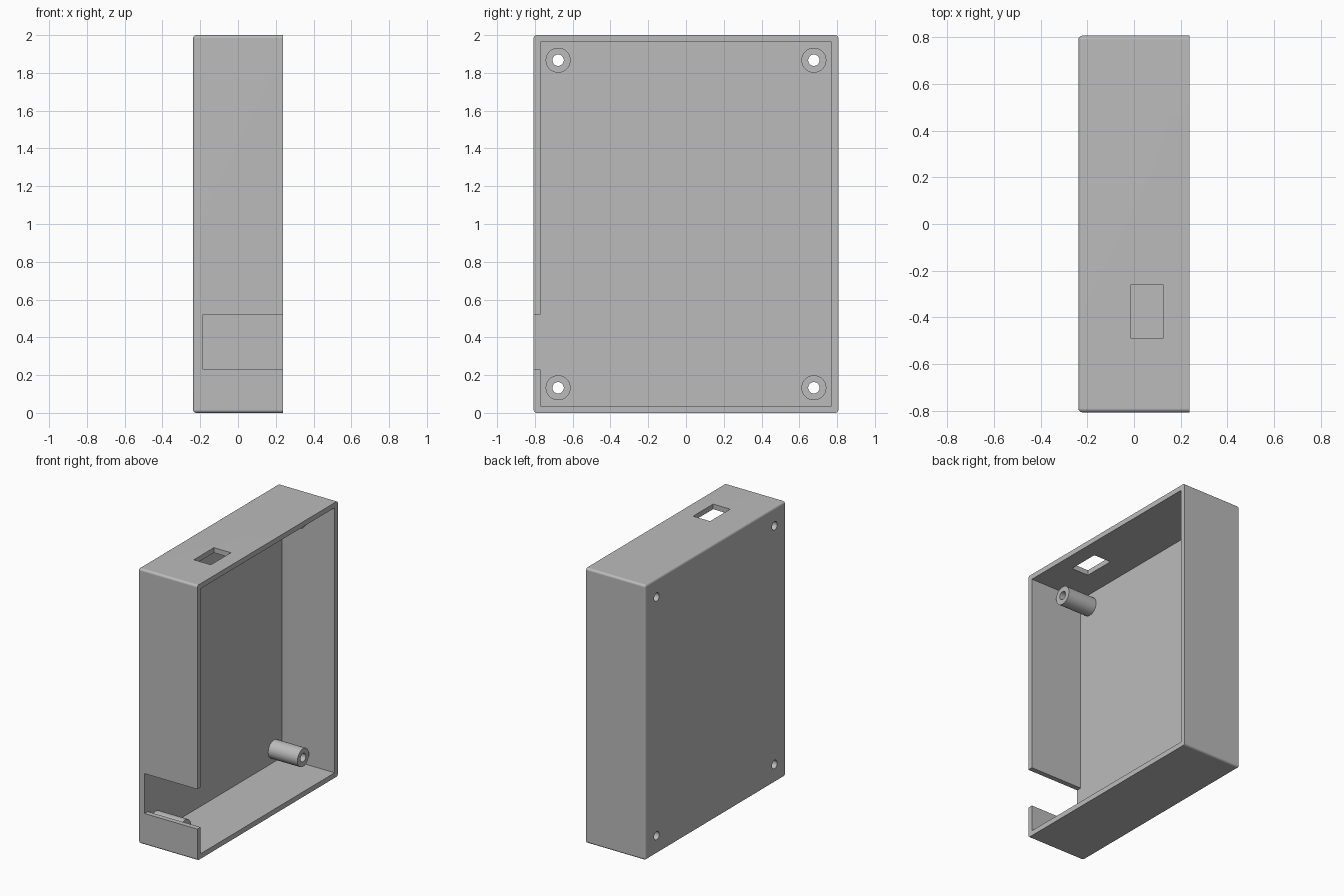
import bpy
import bmesh
import math
from mathutils import Matrix

cube = bpy.data.objects.get("Cube")
if cube:
    bpy.data.objects.remove(cube, do_unlink=True)

grey = bpy.data.materials.new("matte grey")
grey.use_nodes = True
grey.diffuse_color = (0.5, 0.5, 0.5, 1)
grey.node_tree.nodes["Principled BSDF"].inputs["Base Color"].default_value = (0.5, 0.5, 0.5, 1)

HX, HY, TOP = 0.238, 0.807, 2.0    # half depth, half width, height
WALL = 0.037
FLOOR = -0.185                     # inner face of the closed side


def add_object(name, bm):
    mesh = bpy.data.meshes.new(name)
    bm.to_mesh(mesh)
    bm.free()
    mesh.materials.append(grey)
    obj = bpy.data.objects.new(name, mesh)
    bpy.context.collection.objects.link(obj)
    return obj


def box(name, low, high, radius=0):
    bm = bmesh.new()
    bmesh.ops.create_cube(bm, size=1)
    for v in bm.verts:
        v.co = [h if c > 0 else l for c, l, h in zip(v.co, low, high)]
    if radius:
        # round every edge except those of the open rim at +x
        edges = [e for e in bm.edges if any(v.co.x < 0 for v in e.verts)]
        bmesh.ops.bevel(bm, geom=edges, offset=radius, segments=4,
                        profile=0.5, affect='EDGES', clamp_overlap=True)
    return add_object(name, bm)


def rod(name, radius, x0, x1, y, z):
    bm = bmesh.new()
    place = Matrix.Translation(((x0 + x1) / 2, y, z)) @ Matrix.Rotation(math.pi / 2, 4, 'Y')
    bmesh.ops.create_cone(bm, cap_ends=True, segments=48, radius1=radius,
                          radius2=radius, depth=x1 - x0, matrix=place)
    return add_object(name, bm)


def combine(target, tool, operation):
    tool.hide_render = True
    mod = target.modifiers.new(operation.lower(), 'BOOLEAN')
    mod.operation = operation
    mod.solver = 'EXACT'
    mod.object = tool
    bpy.context.view_layer.objects.active = target
    bpy.ops.object.modifier_apply(modifier=mod.name)
    bpy.data.objects.remove(tool, do_unlink=True)


# Rounded shell, hollowed from the open side
case = box("enclosure_shell", (-HX, -HY, 0), (HX, HY, TOP), radius=0.017)
combine(case, box("cavity", (FLOOR, WALL - HY, WALL), (HX + 0.1, HY - WALL, TOP - WALL)), 'DIFFERENCE')

# Cable notch in the front wall and port in the top wall
combine(case, box("cable_notch", (FLOOR, -HY - 0.1, 0.23), (HX + 0.1, -HY + 0.1, 0.52)), 'DIFFERENCE')
combine(case, box("top_port", (-0.012, -0.49, TOP - 0.1), (0.125, -0.26, TOP + 0.1)), 'DIFFERENCE')

# Screw posts in the corners, each bored through the closed side
for y in (-0.677, 0.677):
    for z in (0.133, 1.867):
        combine(case, rod("screw_post", 0.066, FLOOR - 0.02, 0.05, y, z), 'UNION')
        combine(case, rod("screw_hole", 0.03, -HX - 0.1, 0.15, y, z), 'DIFFERENCE')

# Smooth the rounded edges and posts, keeping the corners crisp
bpy.ops.object.select_all(action='DESELECT')
case.select_set(True)
bpy.context.view_layer.objects.active = case
bpy.ops.object.shade_smooth_by_angle(angle=math.radians(30))
normals = case.modifiers.new("weighted normals", 'WEIGHTED_NORMAL')
normals.keep_sharp = True
